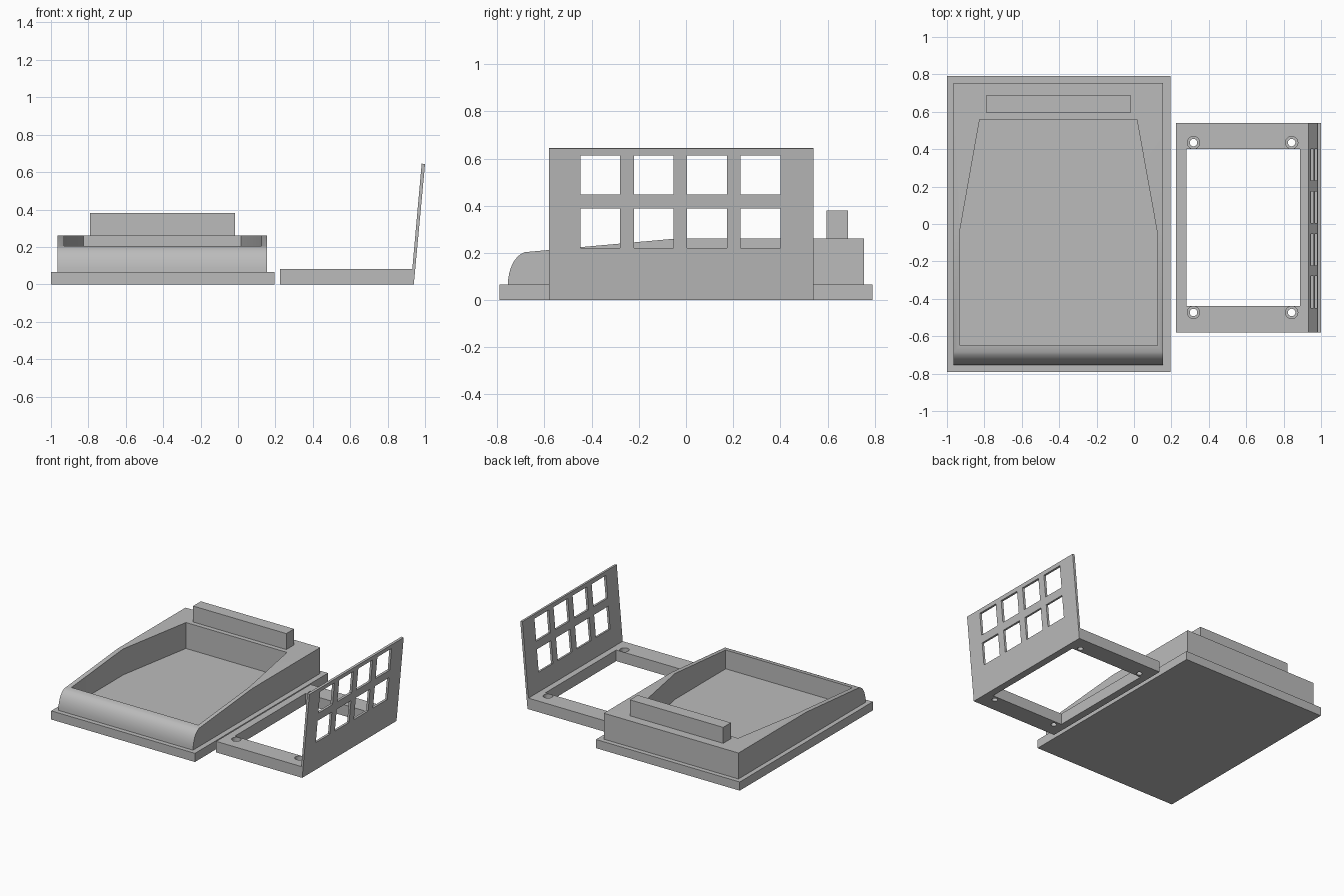
import bpy, bmesh, math
from mathutils import Matrix, Vector

if "Cube" in bpy.data.objects:
    bpy.data.objects.remove(bpy.data.objects["Cube"])

grey = bpy.data.materials.new("plain_grey")
grey.diffuse_color = (0.5, 0.5, 0.5, 1)
grey.use_nodes = True
grey.node_tree.nodes["Principled BSDF"].inputs["Base Color"].default_value = grey.diffuse_color


def add(name, bm):
    bmesh.ops.recalc_face_normals(bm, faces=bm.faces)
    me = bpy.data.meshes.new(name)
    bm.to_mesh(me)
    bm.free()
    me.materials.append(grey)
    ob = bpy.data.objects.new(name, me)
    bpy.context.collection.objects.link(ob)
    return ob


def prism(bm, points, offset):
    """Extrude a closed 3D outline along an offset."""
    face = bm.faces.new([bm.verts.new(p) for p in points])
    new = bmesh.ops.extrude_face_region(bm, geom=[face])["geom"]
    bmesh.ops.translate(bm, vec=offset, verts=[v for v in new if isinstance(v, bmesh.types.BMVert)])


def box(bm, x0, x1, y0, y1, z0, z1):
    prism(bm, [(x0, y0, z0), (x1, y0, z0), (x1, y1, z0), (x0, y1, z0)], (0, 0, z1 - z0))


def cut(ob, bm):
    """Cut a mesh out of an object and remove the helper."""
    helper = add("cutter", bm)
    helper.hide_render = True
    mod = ob.modifiers.new("cut", 'BOOLEAN')
    mod.operation, mod.solver, mod.object = 'DIFFERENCE', 'EXACT', helper
    bpy.context.view_layer.objects.active = ob
    bpy.ops.object.modifier_apply(modifier=mod.name)
    bpy.data.objects.remove(helper)


# Base plate under the housing
bm = bmesh.new()
box(bm, -1, 0.195, -0.79, 0.79, 0, 0.065)
add("base_plate", bm)

# Housing: side profile with a rounded nose and a sloping top
profile = [(0.755, 0.065), (0.755, 0.26), (-0.05, 0.26), (-0.685, 0.203)]
for i in range(1, 9):
    a = math.radians(80 - 10 * i)
    profile.append((-0.672 - 0.083 * math.cos(a), 0.065 + 0.138 * math.sin(a)))
bm = bmesh.new()
prism(bm, [(-0.965, y, z) for y, z in profile], (1.12, 0, 0))
housing = add("housing", bm)

# Tapered tray opening
tray = [(-0.93, -0.65), (0.125, -0.65), (0.125, -0.05), (0.015, 0.56), (-0.825, 0.56), (-0.93, -0.03)]
bm = bmesh.new()
prism(bm, [(x, y, 0.03) for x, y in tray], (0, 0, 0.5))
cut(housing, bm)
bpy.ops.object.select_all(action='DESELECT')
housing.select_set(True)
bpy.ops.object.shade_smooth_by_angle(angle=math.radians(25))

# Raised bar at the back
bm = bmesh.new()
box(bm, -0.79, -0.015, 0.595, 0.687, 0.26, 0.38)
add("rear_bar", bm)

# Flat frame with a slanted end that meets the panel
bm = bmesh.new()
outline = [(0.225, 0), (0.94, 0), (0.932, 0.083), (0.225, 0.083)]
prism(bm, [(x, -0.58, z) for x, z in outline], (0, 1.12, 0))
frame = add("frame", bm)
bm = bmesh.new()
box(bm, 0.28, 0.887, -0.438, 0.402, -0.1, 0.2)
cut(frame, bm)

# Counterbored screw holes
for radius, bottom in ((0.033, 0.045), (0.02, -0.1)):
    bm = bmesh.new()
    for x in (0.318, 0.843):
        for y in (-0.473, 0.435):
            bmesh.ops.create_cone(bm, cap_ends=True, segments=24, radius1=radius, radius2=radius,
                                  depth=0.3, matrix=Matrix.Translation((x, y, bottom + 0.15)))
    cut(frame, bm)

# Leaning panel
bm = bmesh.new()
outline = [(0.94, 0), (1.0, 0.643), (0.982, 0.645), (0.932, 0.083)]
prism(bm, [(x, -0.58, z) for x, z in outline], (0, 1.12, 0))
panel = add("window_panel", bm)

# Two rows of four windows, cut square to the panel
lean = math.atan2(0.06, 0.643)
bm = bmesh.new()
for z0, z1 in ((0.22, 0.388), (0.447, 0.613)):
    for i in range(4):
        y0 = -0.448 + 0.2265 * i
        corners = [(y0, z0), (y0 + 0.169, z0), (y0 + 0.169, z1), (y0, z1)]
        normal = Vector((math.cos(lean), 0, -math.sin(lean)))
        pts = [Vector((0.94 + z * math.tan(lean), y, z)) - normal * 0.06 for y, z in corners]
        prism(bm, pts, normal * 0.12)
cut(panel, bm)
